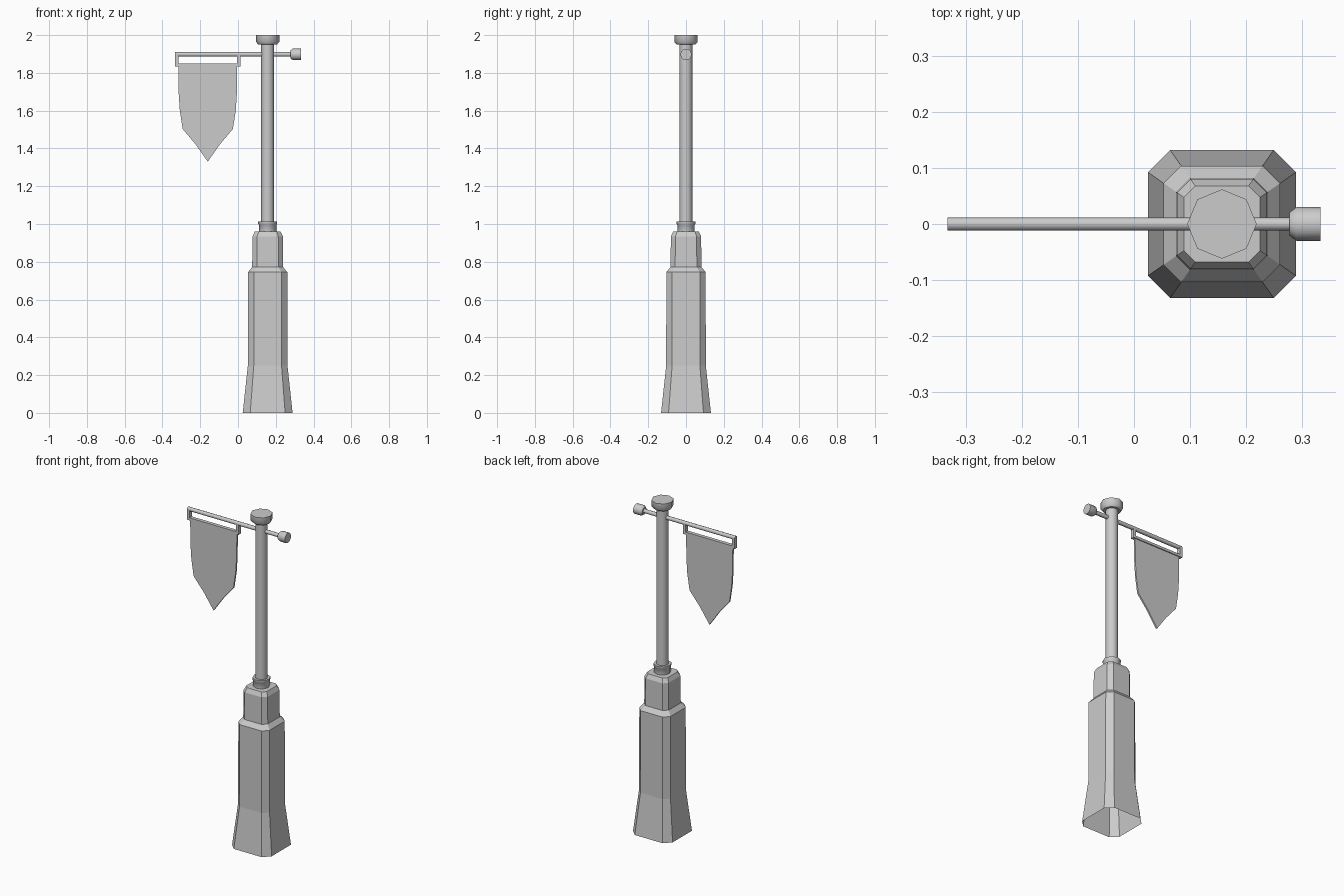
import bpy, bmesh, math
from mathutils import Matrix

if "Cube" in bpy.data.objects:
    bpy.data.objects.remove(bpy.data.objects["Cube"])

PX = 0.157      # pole axis
BAR_Z = 1.898   # height of the cross bar


def finish(name, bm, smooth=None):
    bmesh.ops.recalc_face_normals(bm, faces=bm.faces)
    me = bpy.data.meshes.new(name)
    bm.to_mesh(me)
    bm.free()
    ob = bpy.data.objects.new(name, me)
    bpy.context.collection.objects.link(ob)
    if smooth:
        bpy.ops.object.select_all(action='DESELECT')
        ob.select_set(True)
        bpy.context.view_layer.objects.active = ob
        bpy.ops.object.shade_smooth_by_angle(angle=math.radians(smooth))
    return ob


def loft(name, rings, bottom=True, matrix=None, smooth=None):
    """Skin a stack of equal-length point rings and cap the ends."""
    bm = bmesh.new()
    vs = [[bm.verts.new(p) for p in r] for r in rings]
    n = len(vs[0])
    for a, b in zip(vs, vs[1:]):
        for i in range(n):
            j = (i + 1) % n
            bm.faces.new((a[i], a[j], b[j], b[i]))
    bm.faces.new(vs[-1])
    if bottom:
        bm.faces.new(vs[0][::-1])
    if matrix:
        bm.transform(matrix)
    return finish(name, bm, smooth)


def circle(r, z, n=8):
    return [(r * math.cos(2 * math.pi * i / n), r * math.sin(2 * math.pi * i / n), z)
            for i in range(n)]


def chamfered(h, z):
    c = h * 0.7
    return [(h, -c, z), (h, c, z), (c, h, z), (-c, h, z),
            (-h, c, z), (-h, -c, z), (-c, -h, z), (c, -h, z)]


def turned(name, profile, matrix, n=8):
    return loft(name, [circle(r, z, n) for r, z in profile], matrix=matrix, smooth=50)


def box(name, x0, x1, y, z0, z1):
    bm = bmesh.new()
    bmesh.ops.create_cube(bm, size=1)
    bm.transform(Matrix.Translation(((x0 + x1) / 2, 0, (z0 + z1) / 2))
                 @ Matrix.Diagonal((x1 - x0, 2 * y, z1 - z0, 1)))
    return finish(name, bm)


up = Matrix.Translation((PX, 0, 0))
along_x = Matrix.Translation((0, 0, BAR_Z)) @ Matrix.Rotation(math.pi / 2, 4, 'Y')

# Stepped base, open underneath
base = [(0.132, 0), (0.105, 0.25), (0.104, 0.745), (0.082, 0.772),
        (0.08, 0.935), (0.068, 0.96)]
loft("base", [chamfered(h, z) for h, z in base], bottom=False, matrix=up)

# Pole with collar and cap
turned("collar", [(0.046, 0.955), (0.046, 0.995), (0.05, 1.0), (0.05, 1.012)], up)
turned("pole", [(0.034, 1.0), (0.034, 1.96)], up, 12)
turned("cap", [(0.05, 1.95), (0.062, 1.965), (0.062, 2.0)], up)

# Cross bar with end knob
turned("cross_bar", [(0.012, -0.333), (0.012, 0.285)], along_x)
turned("knob", [(0.021, 0.278), (0.03, 0.29), (0.03, 0.333)], along_x, 12)

# Banner hanger
for name, x in (("outer_hanger", -0.333), ("inner_hanger", -0.006)):
    box(name, x, x + 0.018, 0.011, 1.835, BAR_Z)
box("banner_rod", -0.32, 0.0, 0.011, 1.835, 1.85)

# Pointed banner: half outline mirrored about its centre line
half = [(0.156, 1.845), (0.154, 1.69), (0.148, 1.6), (0.133, 1.503), (0.063, 1.42)]
outline = half + [(0, 1.33)] + [(-x, z) for x, z in reversed(half)]
loft("banner", [[(x - 0.16, y, z) for x, z in outline] for y in (-0.005, 0.005)])
